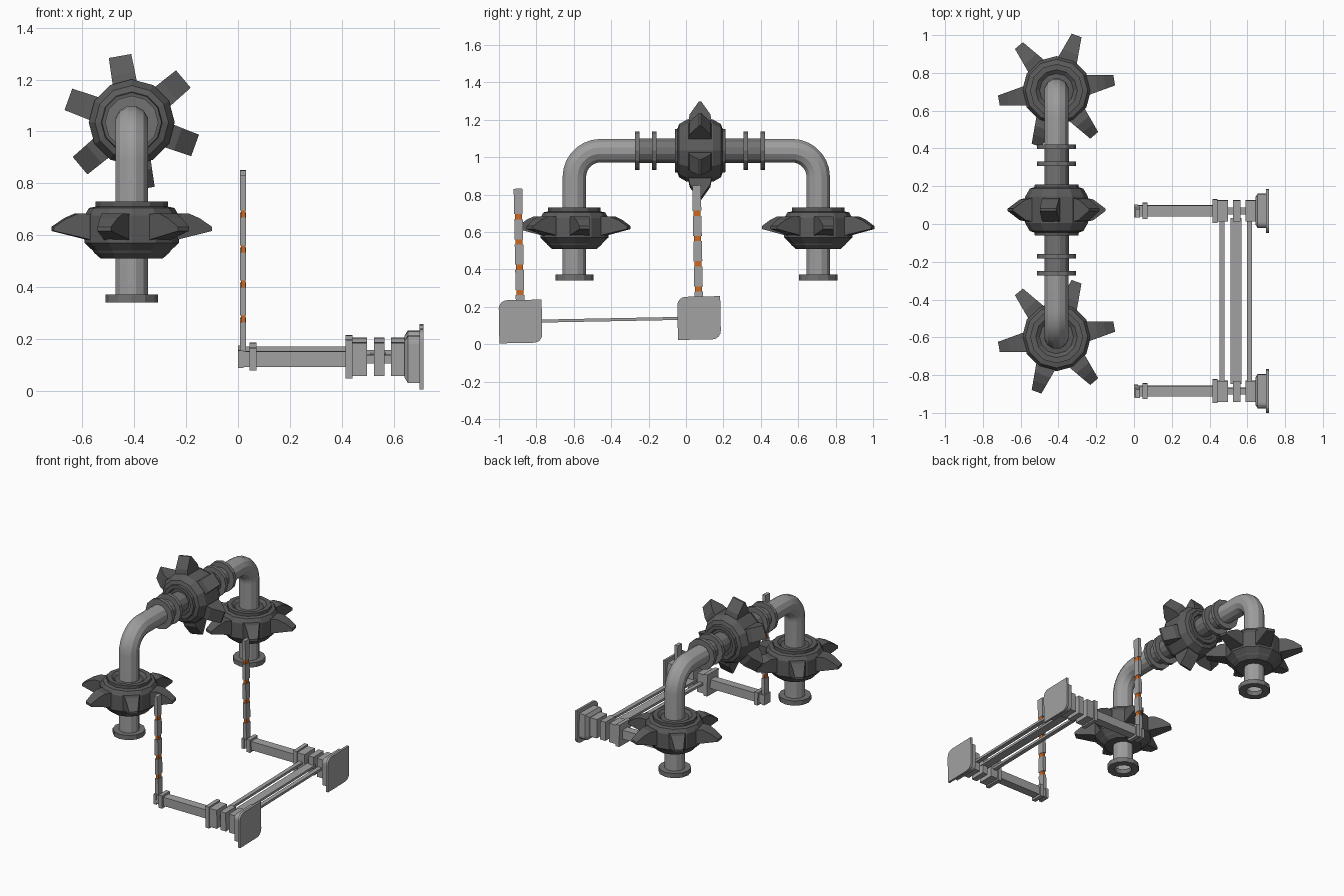
import bpy, bmesh, math
from mathutils import Matrix, Vector

if "Cube" in bpy.data.objects:
    bpy.data.objects.remove(bpy.data.objects["Cube"])


def material(name, r, g, b):
    m = bpy.data.materials.new(name)
    m.diffuse_color = (r, g, b, 1)
    m.use_nodes = True
    m.node_tree.nodes["Principled BSDF"].inputs["Base Color"].default_value = m.diffuse_color
    return m


PIPE = material("light steel", 0.34, 0.34, 0.34)
SLEEVE = material("mid steel", 0.17, 0.17, 0.17)
DARK = material("dark iron", 0.105, 0.105, 0.105)
FRAME = material("frame grey", 0.36, 0.36, 0.36)
ORANGE = material("orange joint", 0.62, 0.14, 0.015)

PX = -0.41                      # pipe plane
LEGS = (-0.597, 0.707)          # pipe leg positions
MID, TOP = 0.075, 1.035         # central gear position and pipe height
ALONG_Y = Matrix.Rotation(-math.pi / 2, 4, 'X')


def finish(name, bm, mat, matrix=None):
    if matrix:
        bm.transform(matrix)
    bmesh.ops.recalc_face_normals(bm, faces=bm.faces)
    me = bpy.data.meshes.new(name)
    bm.to_mesh(me)
    bm.free()
    me.materials.append(mat)
    ob = bpy.data.objects.new(name, me)
    bpy.context.collection.objects.link(ob)
    return ob


def skin(bm, rings, closed_path=False, caps=False):
    """Join successive vertex rings with quads."""
    vs = [[bm.verts.new(p) for p in ring] for ring in rings]
    n = len(vs[0])
    for i in range(len(vs) if closed_path else len(vs) - 1):
        a, b = vs[i], vs[(i + 1) % len(vs)]
        for j in range(n):
            k = (j + 1) % n
            bm.faces.new((a[j], a[k], b[k], b[j]))
    if caps:
        bm.faces.new(vs[0])
        bm.faces.new(vs[-1])


def lathe(name, profile, mat, matrix, sides=12):
    """Closed (radius, height) profile turned around the z axis."""
    bm = bmesh.new()
    rings = [[(r * math.cos(2 * math.pi * j / sides), r * math.sin(2 * math.pi * j / sides), h)
              for j in range(sides)] for r, h in profile]
    skin(bm, rings, closed_path=True)
    return finish(name, bm, mat, matrix)


def ring(name, inner, outer, h0, h1, mat, matrix, sides=12):
    return lathe(name, [(inner, h0), (outer, h0), (outer, h1), (inner, h1)], mat, matrix, sides)


def teeth(name, profile, root_w, tip_w, start, matrix):
    """Six tapered teeth from a (radius, height) outline."""
    bm = bmesh.new()
    r0, r1 = min(p[0] for p in profile), max(p[0] for p in profile)
    for i in range(6):
        rot = Matrix.Rotation(math.radians(start + 60 * i), 4, 'Z')
        sides = []
        for s in (-1, 1):
            sides.append([rot @ Vector((r, s * (root_w + (tip_w - root_w) * (r - r0) / (r1 - r0)) / 2, h))
                          for r, h in profile])
        skin(bm, sides, caps=True)
    return finish(name, bm, DARK, matrix)


def pipe(name, path, radius, mat, sides=12):
    """Tube along a (y, z) path in the pipe plane."""
    bm = bmesh.new()
    pts = [Vector((PX, y, z)) for y, z in path]
    rings = []
    for i, p in enumerate(pts):
        t = (pts[min(i + 1, len(pts) - 1)] - pts[max(i - 1, 0)]).normalized()
        side = Vector((1, 0, 0))
        up = t.cross(side)
        rings.append([p + radius * (side * math.cos(a) + up * math.sin(a))
                      for a in (2 * math.pi * (j + 0.5) / sides for j in range(sides))])
    skin(bm, rings)
    return finish(name, bm, mat)


# Bent pipes with leg gears, foot flanges and sleeves
LEG_GEAR = [(.055, .10), (.09, .095), (.11, .11), (.14, .11), (.14, .09), (.165, .085), (.182, .055),
            (.182, -.05), (.15, -.08), (.145, -.088), (.12, -.11), (.055, -.11)]
LEG_TOOTH = [(.14, -.05), (.18, -.035), (.31, -.004), (.31, .012), (.26, .045), (.215, .064), (.14, .06)]
BEND = 0.14
for tag, ly in zip(("front", "back"), LEGS):
    s = 1 if ly < MID else -1
    arc = [(ly + s * BEND * (1 - math.cos(a)), TOP - BEND + BEND * math.sin(a))
           for a in (math.pi / 2 * i / 7 for i in range(8))]
    inner_end = MID - s * 0.33
    bent = pipe(tag + "_bent_pipe", [(ly, .35)] + arc + [(inner_end, TOP)], .065, PIPE)
    for p in bent.data.polygons:
        p.use_smooth = True
    bpy.context.view_layer.objects.active = bent
    bent.select_set(True)
    bpy.ops.object.shade_smooth_by_angle(angle=math.radians(25))
    bent.select_set(False)
    pipe(tag + "_sleeve", [(inner_end, TOP), (MID, TOP)], .067, SLEEVE)
    at = Matrix.Translation((PX, ly, .62))
    lathe(tag + "_leg_gear", LEG_GEAR, DARK, at)
    teeth(tag + "_leg_gear_teeth", LEG_TOOTH, .115, .055, 10, at)
    foot = Matrix.Translation((PX, ly, 0))
    ring(tag + "_foot_flange", .055, .102, .34, .372, SLEEVE, foot)
    ring(tag + "_pipe_plug", .001, .062, .42, .43, PIPE, foot)
    for i, d in enumerate((.245, .335)):
        ring(f"{tag}_sleeve_flange_{i}", .05, .103, -.012, .012, SLEEVE,
             Matrix.Translation((PX, MID - s * d, TOP)) @ ALONG_Y)

# Central gear around the horizontal pipe
centre = Matrix.Translation((PX, MID, TOP)) @ ALONG_Y
HALF = [(.06, .12), (.085, .12), (.09, .135), (.115, .135), (.118, .12), (.142, .112), (.166, .07)]
lathe("central_gear", HALF + [(r, -h) for r, h in reversed(HALF)], DARK, centre)
teeth("central_gear_teeth", [(.14, -.065), (.19, -.055), (.26, -.006), (.26, .006), (.19, .055), (.14, .065)],
      .095, .088, 20, centre)

# Tilted rail frame
TILT = (Matrix.Translation((0, -.4075, .131)) @ Matrix.Rotation(math.radians(1.1), 4, 'X'))


def box(name, x, y, z, mat):
    """Box from (min, max) ranges in frame space."""
    bm = bmesh.new()
    bmesh.ops.create_cube(bm, size=1)
    for v in bm.verts:
        v.co = [c[0] if v.co[i] < 0 else c[1] for i, c in enumerate((x, y, z))]
    return finish(name, bm, mat, TILT)


def plate(name, sections, mat):
    """Square with two rounded opposite corners, lofted through (x, half size, corner radius)."""
    bm = bmesh.new()
    rings = []
    for x, h, r in sections:
        out = [(x, h, h), (x, -h, -h)]
        arcs = []
        for s in (-1, 1):
            cy, cz = s * (h - r), -s * (h - r)
            a0 = math.pi / 2 if s < 0 else -math.pi / 2
            arcs.append([(x, cy + r * math.cos(a0 + math.pi / 8 * k), cz + r * math.sin(a0 + math.pi / 8 * k))
                         for k in range(5)])
        rings.append([out[0]] + arcs[0] + [out[1]] + arcs[1])
    skin(bm, rings, caps=True)
    return bm


# Horizontal arms: beam, collars, blocks and end plate
BLOCKS = [("beam", 0, .42, .029, .030), ("beam_end", 0, .022, .034, .034), ("collar", .045, .072, .042, .044),
          ("wide_collar", .415, .442, .062, .074), ("block_a", .442, .497, .055, .064),
          ("block_b", .525, .565, .055, .064), ("block_c", .59, .65, .055, .064),
          ("block_core", .49, .60, .018, .017)]
for tag, ay in (("front", -.4775), ("back", .4775)):
    for part, x0, x1, hy, hz in BLOCKS:
        box(f"{tag}_arm_{part}", (x0, x1), (ay - hy, ay + hy), (-hz, hz), FRAME)
    bm = plate("plate", [(.642, .07, .02), (.655, .09, .03), (.70, .09, .03), (.70, .115, .045),
                         (.715, .115, .045)], FRAME)
    bmesh.ops.translate(bm, verts=bm.verts, vec=(0, ay, 0))
    finish(tag + "_end_plate", bm, FRAME, TILT)

    # Upright segmented post with orange joints
    cuts = (-.03, .141, .276, .411, .546, .71)
    for i in range(5):
        lo = cuts[i] + (.028 if i else 0)
        box(f"{tag}_post_link_{i}", (.007, .031), (ay - .023, ay + .023), (lo, cuts[i + 1]), FRAME)
        if i:
            box(f"{tag}_post_joint_{i}", (.011, .029), (ay - .018, ay + .018),
                (cuts[i] - .002, cuts[i] + .03), ORANGE)

# Long rails linking the two arms
for i, (x0, x1) in enumerate(((.452, .48), (.512, .57), (.597, .626))):
    box(f"rail_{i}", (x0, x1), (-.44, .44), (-.008, .008), FRAME)
